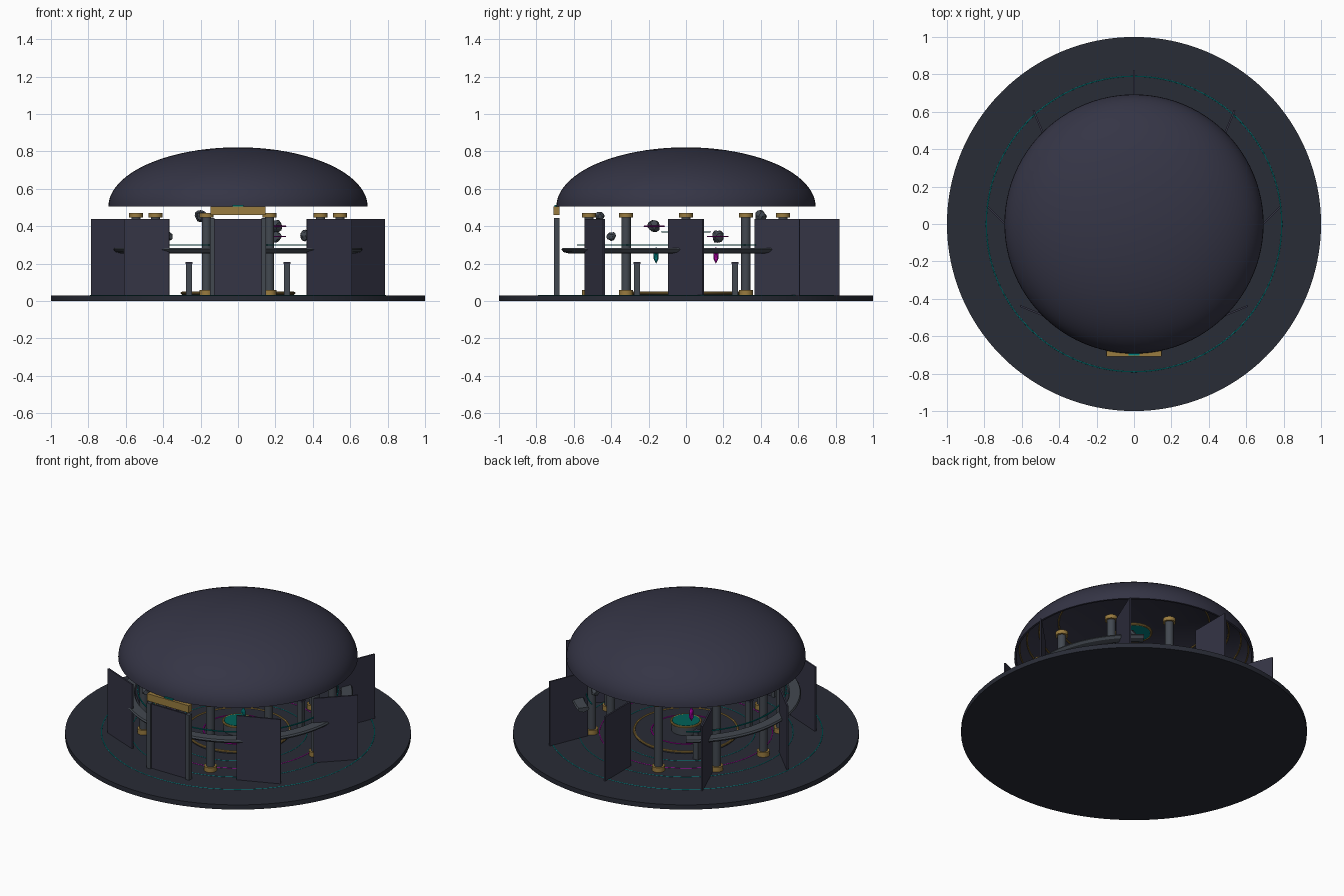
import bpy, bmesh, math, random
from math import sin, cos, pi, radians
from mathutils import Vector

if "Cube" in bpy.data.objects:
    bpy.data.objects.remove(bpy.data.objects["Cube"])
random.seed(4)

def material(name, rgb):
    m = bpy.data.materials.new(name)
    m.diffuse_color = (*rgb, 1)
    m.use_nodes = True
    m.node_tree.nodes["Principled BSDF"].inputs["Base Color"].default_value = m.diffuse_color
    return m

NAVY = material("navy", (0.035, 0.035, 0.06))
FLOOR = material("floor", (0.022, 0.025, 0.037))
STEEL = material("steel", (0.055, 0.065, 0.08))
GOLD = material("gold", (0.32, 0.2, 0.05))
TEAL = material("teal", (0.0, 0.22, 0.22))
GREEN = material("green", (0.0, 0.12, 0.1))
PINK = material("magenta", (0.45, 0.0, 0.4))

def finish(ob, name, mat, smooth=True):
    ob.name = name
    ob.data.materials.append(mat)
    if smooth:
        for o in bpy.context.selected_objects:
            o.select_set(False)
        ob.select_set(True)
        bpy.context.view_layer.objects.active = ob
        bpy.ops.object.shade_smooth_by_angle()
    return ob

def cylinder(name, r, z0, z1, mat, x=0, y=0, n=32):
    bpy.ops.mesh.primitive_cylinder_add(vertices=n, radius=r, depth=z1 - z0, location=(x, y, (z0 + z1) / 2))
    return finish(bpy.context.object, name, mat)

def box(name, loc, size, mat, rot=0):
    bpy.ops.mesh.primitive_cube_add(size=1, location=loc, rotation=(0, 0, rot))
    ob = bpy.context.object
    ob.scale = size
    return finish(ob, name, mat, False)

def ring(name, R, r, z, mat, n=96, loc=(0, 0)):
    bpy.ops.mesh.primitive_torus_add(major_radius=R, minor_radius=r, major_segments=n,
                                     minor_segments=8, location=(*loc, z))
    return finish(bpy.context.object, name, mat)

def sweep(name, profile, a0, a1, mat, n=96, closed=True):
    """Turn an (r, z) profile about z from angle a0 to a1 in degrees."""
    bm = bmesh.new()
    full = a1 - a0 >= 360
    rows = []
    for i in range(n if full else n + 1):
        a = radians(a0 + (a1 - a0) * i / n)
        rows.append([bm.verts.new((r * cos(a), r * sin(a), z)) for r, z in profile])
    k = len(profile)
    for i in range(n):
        A, B = rows[i], rows[(i + 1) % len(rows)]
        for j in range(k if closed else k - 1):
            bm.faces.new((A[j], B[j], B[(j + 1) % k], A[(j + 1) % k]))
    if not full:
        bm.faces.new(rows[0])
        bm.faces.new(rows[-1])
    bmesh.ops.remove_doubles(bm, verts=bm.verts, dist=1e-5)
    bmesh.ops.recalc_face_normals(bm, faces=bm.faces)
    me = bpy.data.meshes.new(name)
    bm.to_mesh(me)
    bm.free()
    ob = bpy.data.objects.new(name, me)
    bpy.context.collection.objects.link(ob)
    return finish(ob, name, mat)

# round base with inlaid rings
cylinder("base", 1.0, 0, 0.03, FLOOR, n=128)
ring("base_inlay", 0.79, 0.004, 0.028, TEAL)
for i, R in enumerate((0.62, 0.5, 0.4)):
    ring(f"floor_inlay_{i}", R, 0.003, 0.029, (TEAL, PINK)[i % 2])

# dome shell
def arc(a, c, t0, t1, n):
    return [(a * cos(t0 + (t1 - t0) * i / n), 0.505 + c * sin(t0 + (t1 - t0) * i / n)) for i in range(n + 1)]
sweep("dome", arc(0.693, 0.317, 0, pi / 2, 20) + arc(0.68, 0.305, pi / 2, 0, 20), 0, 360, NAVY)

# rings inside the dome and the hanging light
for i, t in enumerate((12, 24, 36, 50)):
    t = radians(t)
    ring(f"dome_rib_{i}", 0.678 * cos(t), 0.005, 0.505 + 0.303 * sin(t), GOLD)
cylinder("oculus", 0.095, 0.67, 0.68, TEAL)
ring("oculus_rim", 0.1, 0.008, 0.675, GOLD, 48)

# ten columns with caps and feet
for i in range(10):
    a = 2 * pi * i / 10
    x, y = 0.545 * cos(a), 0.545 * sin(a)
    cylinder(f"column_{i}", 0.025, 0.03, 0.46, STEEL, x, y, 24)
    cylinder(f"column_foot_{i}", 0.037, 0.03, 0.06, GOLD, x, y, 24)
    cylinder(f"column_cap_{i}", 0.037, 0.448, 0.472, GOLD, x, y, 24)

# eight wall panels, each turned by half of its position angle
for i in range(8):
    a = radians(-90 + 45 * i)
    box(f"wall_panel_{i}", (0.69 * cos(a), 0.69 * sin(a), 0.235), (0.26, 0.01, 0.41), NAVY, pi / 4 + a / 2)

# doorway
for s in (-1, 1):
    box(f"door_post_{s}", (s * 0.137, -0.692, 0.235), (0.025, 0.03, 0.42), STEEL)
box("door_lintel", (0, -0.692, 0.483), (0.295, 0.032, 0.046), GOLD)
box("door_light", (0, -0.692, 0.509), (0.06, 0.02, 0.008), TEAL)

# gallery ring, open at the back, with its rail
lens = [(0.6, 0.285), (0.66, 0.285), (0.666, 0.275), (0.655, 0.262), (0.63, 0.255), (0.605, 0.262), (0.594, 0.275)]
sweep("gallery", lens, 125, 415, STEEL)
sweep("gallery_rail", [(0.577, 0.297), (0.583, 0.297), (0.583, 0.303), (0.577, 0.303)], 125, 415, TEAL)

# central platform and console
cylinder("platform", 0.3, 0.03, 0.045, FLOOR, n=64)
ring("platform_rim", 0.3, 0.007, 0.043, GOLD)
ring("platform_inlay", 0.2, 0.004, 0.045, PINK)
cylinder("console", 0.085, 0.03, 0.1, STEEL)
cylinder("console_top", 0.08, 0.1, 0.106, GREEN)
ring("console_rim", 0.086, 0.007, 0.1, GOLD, 48)

# pedestals and floating crystals
for i, (sx, sy) in enumerate(((1, -1), (-1, 1), (1, 1), (-1, -1))):
    box(f"pedestal_{i}", (sx * 0.262, sy * 0.262, 0.115), (0.033, 0.033, 0.17), STEEL)
    box(f"pedestal_top_{i}", (sx * 0.262, sy * 0.262, 0.203), (0.036, 0.036, 0.012), NAVY)
    if i < 2:
        bpy.ops.mesh.primitive_ico_sphere_add(subdivisions=1, radius=1, location=(sx * 0.15, sy * 0.16, 0.245))
        ob = bpy.context.object
        ob.scale = (0.015, 0.015, 0.045)
        finish(ob, f"crystal_{i}", (TEAL, PINK)[i], False)

# floating rocks, two of them ringed
rocks = [(0.2, -0.17, 0.4, 0.036), (0.2, 0.17, 0.345, 0.034), (-0.37, -0.4, 0.345, 0.026),
         (-0.2, 0.4, 0.455, 0.032), (-0.2, -0.46, 0.455, 0.025), (0.36, 0.4, 0.35, 0.03)]
for i, (x, y, z, r) in enumerate(rocks):
    bpy.ops.mesh.primitive_ico_sphere_add(subdivisions=2, radius=r, location=(x, y, z))
    ob = bpy.context.object
    for v in ob.data.vertices:
        v.co *= random.uniform(0.8, 1.1)
    finish(ob, f"floating_rock_{i}", STEEL, False)
    if i < 2:
        ring(f"rock_ring_{i}", 0.055, 0.003, z, PINK, 32, (x, y))
ring("orbit_ring", 0.13, 0.003, 0.37, TEAL, 64)
